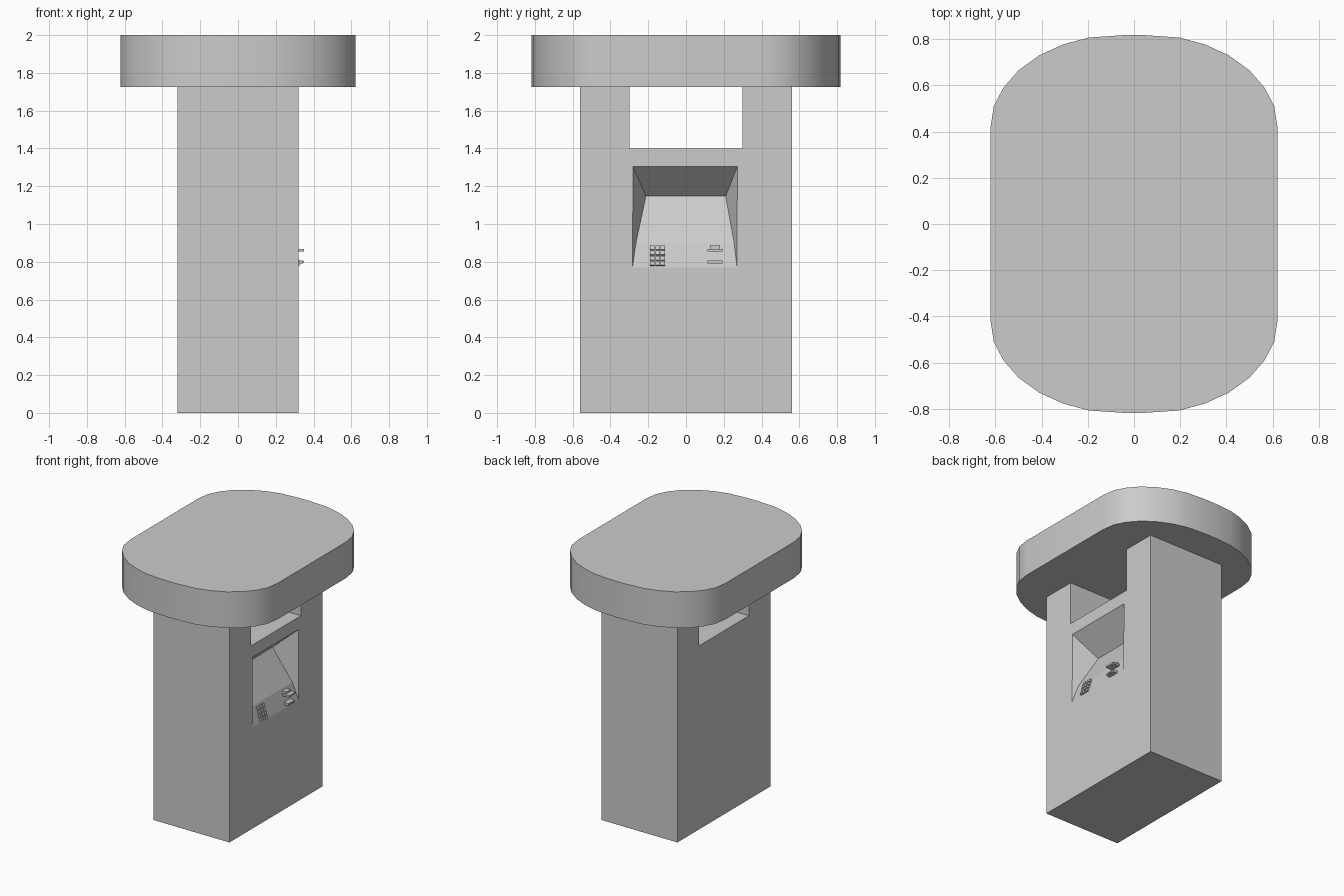
import bpy, bmesh, math

if "Cube" in bpy.data.objects:
    bpy.data.objects.remove(bpy.data.objects["Cube"])


def make_object(name, bm):
    bmesh.ops.recalc_face_normals(bm, faces=bm.faces[:])
    mesh = bpy.data.meshes.new(name)
    bm.to_mesh(mesh)
    bm.free()
    obj = bpy.data.objects.new(name, mesh)
    bpy.context.collection.objects.link(obj)
    return obj


def box(name, x, y, z, tilt=0.0):
    bpy.ops.mesh.primitive_cube_add(size=1, location=((x[0] + x[1]) / 2, (y[0] + y[1]) / 2, (z[0] + z[1]) / 2),
                                    rotation=(0, tilt, 0))
    obj = bpy.context.object
    obj.name = name
    obj.scale = (x[1] - x[0], y[1] - y[0], z[1] - z[0])
    return obj


# Cabinet: U-shaped profile with a window notch, and a sunken screen bay on +x
X, TOP = 0.32, 1.725
outline = [(-0.56, 0), (0.56, 0), (0.56, TOP), (0.3, TOP), (0.3, 1.4),
           (-0.3, 1.4), (-0.3, TOP), (-0.56, TOP)]
bm = bmesh.new()
back = [bm.verts.new((-X, y, z)) for y, z in outline]
front = [bm.verts.new((X, y, z)) for y, z in outline]
bm.faces.new(back)
for i in range(8):
    j = (i + 1) % 8
    bm.faces.new((back[i], back[j], front[j], front[i]))

# Screen bay rows: depth position, left, right, height (bottom to top)
rows = [(X, -0.283, 0.27, 0.77), (0.28, -0.265, 0.255, 0.9),
        (0.145, -0.212, 0.21, 1.147), (X, -0.281, 0.272, 1.305)]
left = [bm.verts.new((x, a, z)) for x, a, b, z in rows]
right = [bm.verts.new((x, b, z)) for x, a, b, z in rows]
for i in range(3):
    bm.faces.new((left[i], right[i], right[i + 1], left[i + 1]))
for side in (left, right):
    bm.faces.new((side[0], side[1], side[3]))
    bm.faces.new((side[1], side[2], side[3]))
bm.faces.new((front[0], front[1], right[0], left[0], left[3], front[5], front[6], front[7]))
bm.faces.new((front[1], front[2], front[3], front[4], front[5], left[3], right[3], right[0]))
make_object("cabinet", bm)

# Canopy: rounded slab, one quarter of the outline mirrored
quarter = [(0.622, 0.41), (0.607, 0.51), (0.565, 0.59), (0.5, 0.665),
           (0.41, 0.73), (0.305, 0.778), (0.195, 0.807), (0.05, 0.817)]
half = quarter + [(-x, y) for x, y in reversed(quarter)]
loop = half + [(-x, -y) for x, y in half]
bm = bmesh.new()
face = bm.faces.new([bm.verts.new((x, y, TOP)) for x, y in loop])
ext = bmesh.ops.extrude_face_region(bm, geom=[face], use_keep_orig=True)
bmesh.ops.translate(bm, vec=(0, 0, 2 - TOP),
                    verts=[g for g in ext["geom"] if isinstance(g, bmesh.types.BMVert)])
canopy = make_object("canopy", bm)
bpy.context.view_layer.objects.active = canopy
canopy.select_set(True)
bpy.ops.object.shade_smooth_by_angle(angle=math.radians(30))

# Keypad: 3 x 4 keys lying on the sloped control panel
slope = 0.04 / 0.13
for r in range(4):
    for c in range(3):
        y, z = -0.178 + c * 0.0275, 0.79 + r * 0.0275
        x = X - (z - 0.77) * slope
        box("key", (x - 0.008, x + 0.014), (y - 0.012, y + 0.012), (z - 0.011, z + 0.011), -math.atan(slope))

# Card reader: shelf with a narrower hood behind it
box("card_shelf", (0.28, 0.35), (0.115, 0.192), (0.854, 0.868))
box("card_hood", (0.27, 0.318), (0.127, 0.18), (0.868, 0.885))

# Receipt slot: bar with a small lip
box("receipt_bar", (0.295, 0.345), (0.115, 0.192), (0.79, 0.807))
box("receipt_lip", (0.34, 0.35), (0.13, 0.176), (0.795, 0.803))
